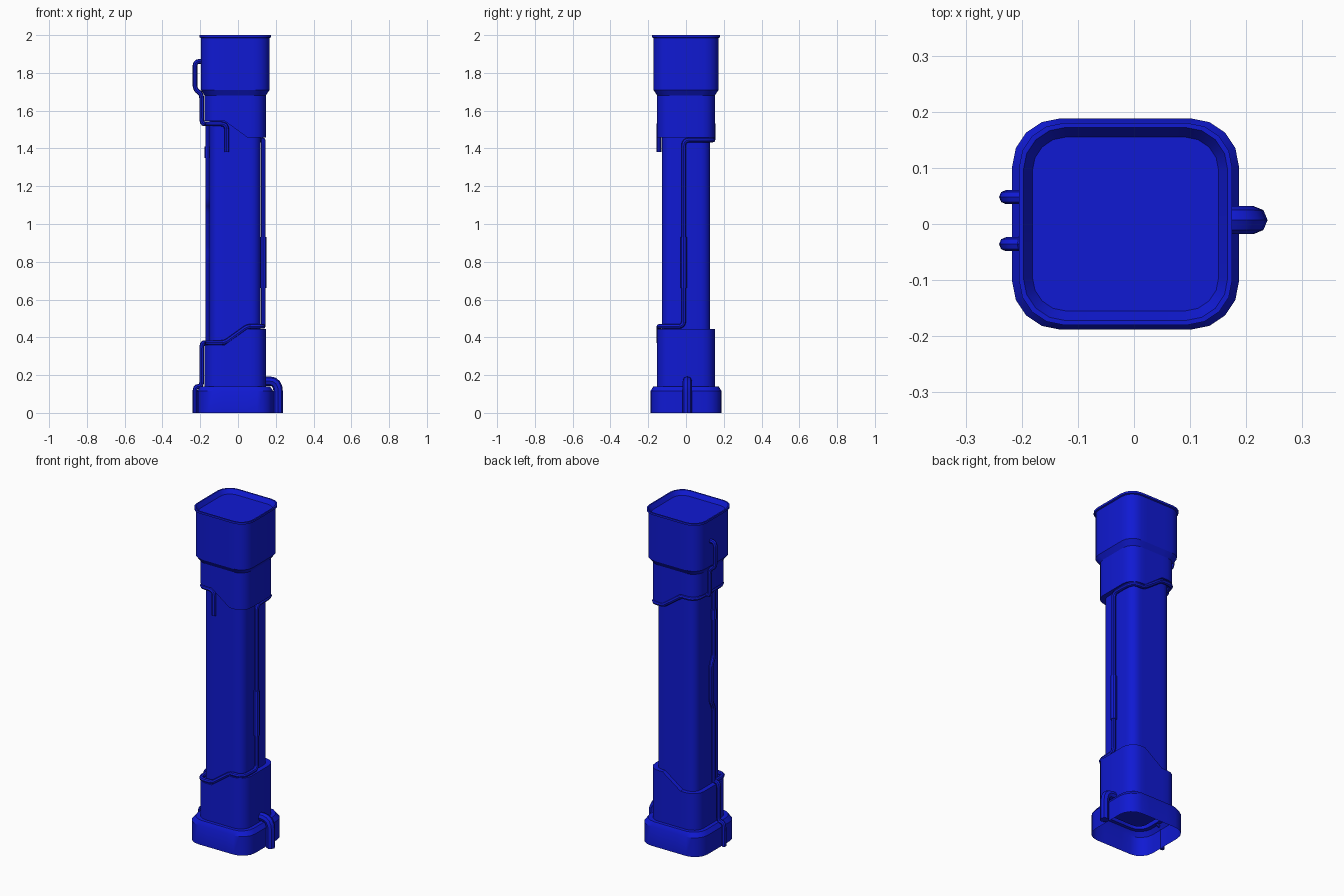
import bpy, bmesh, math
from mathutils import Vector

if "Cube" in bpy.data.objects:
    bpy.data.objects.remove(bpy.data.objects["Cube"])

CX = -0.015                # column centre in x
XA, XB = -0.07, 0.05       # where the collar edges start and stop sloping

mat = bpy.data.materials.new("blue_paint")
mat.diffuse_color = (0.005, 0.01, 0.65, 1)
mat.use_nodes = True
mat.node_tree.nodes["Principled BSDF"].inputs["Base Color"].default_value = mat.diffuse_color


def ring(hx, hy, r, z):
    """Rounded rectangle; z is a height or a function of x."""
    pts = []
    for cx, cy, a0 in ((-1, -1, 180), (1, -1, 270), (1, 1, 0), (-1, 1, 90)):
        for i in range(5):
            a = math.radians(a0 + 22.5 * i)
            pts.append((CX + cx * (hx - r) + r * math.cos(a),
                        cy * (hy - r) + r * math.sin(a)))
        if (cx, cy) == (-1, -1):
            pts += [(XA, -hy), (XB, -hy)]
        if (cx, cy) == (1, 1):
            pts += [(XB, hy), (XA, hy)]
    return [(x, y, z(x) if callable(z) else z) for x, y in pts]


def slope(left, right):
    return lambda x: left + (right - left) * min(1, max(0, (x - XA) / (XB - XA)))


def finish(ob):
    ob.data.materials.append(mat)
    bpy.ops.object.select_all(action='DESELECT')
    ob.select_set(True)
    bpy.context.view_layer.objects.active = ob
    bpy.ops.object.shade_smooth_by_angle(angle=math.radians(32))


def loft(name, rings, cap_start=False, cap_end=False):
    bm = bmesh.new()
    loops = [[bm.verts.new(p) for p in ring(*r)] for r in rings]
    n = len(loops[0])
    for a, b in zip(loops, loops[1:]):
        for i in range(n):
            j = (i + 1) % n
            bm.faces.new((a[i], a[j], b[j], b[i]))
    if cap_start:
        bm.faces.new(loops[0][::-1])
    if cap_end:
        bm.faces.new(loops[-1])
    me = bpy.data.meshes.new(name)
    bm.to_mesh(me)
    bm.free()
    ob = bpy.data.objects.new(name, me)
    bpy.context.collection.objects.link(ob)
    finish(ob)


def pipe(name, pts, radius, bend=0.03):
    """Tube along a path with rounded corners; a 4th value sets that corner's bend."""
    P = [Vector(p[:3]) for p in pts]
    out = [P[0]]
    for i in range(1, len(P) - 1):
        b = pts[i][3] if len(pts[i]) > 3 else bend
        u, v = P[i - 1] - P[i], P[i + 1] - P[i]
        s = P[i] + u.normalized() * min(b, u.length * 0.48)
        e = P[i] + v.normalized() * min(b, v.length * 0.48)
        for t in (0, 0.25, 0.5, 0.75, 1):
            out.append(s * (1 - t) ** 2 + P[i] * 2 * t * (1 - t) + e * t * t)
    out.append(P[-1])
    cu = bpy.data.curves.new(name, 'CURVE')
    cu.dimensions = '3D'
    cu.bevel_depth = radius
    cu.bevel_resolution = 2
    cu.use_fill_caps = True
    sp = cu.splines.new('POLY')
    sp.points.add(len(out) - 1)
    for q, p in zip(sp.points, out):
        q.co = (*p, 1)
    ob = bpy.data.objects.new(name, cu)
    bpy.context.collection.objects.link(ob)
    bpy.ops.object.select_all(action='DESELECT')
    ob.select_set(True)
    bpy.context.view_layer.objects.active = ob
    bpy.ops.object.convert(target='MESH')
    finish(bpy.context.view_layer.objects.active)


# Shaft
loft("shaft", [(0.135, 0.128, 0.05, 0.14), (0.135, 0.128, 0.05, 1.7)], True, True)

# Hollow base with the lower collar and its sloping top edge
low = slope(0.36, 0.445)
loft("base_and_lower_collar", [
    (0.202, 0.188, 0.085, 0.0), (0.202, 0.188, 0.085, 0.115),
    (0.185, 0.173, 0.08, 0.14), (0.1625, 0.153, 0.07, 0.14),
    (0.1625, 0.153, 0.07, low), (0.134, 0.127, 0.05, low)])

# Upper collar, head, lip and recessed top
high = slope(1.545, 1.458)
loft("upper_collar_and_head", [
    (0.134, 0.127, 0.05, high), (0.1625, 0.153, 0.07, high),
    (0.1625, 0.153, 0.07, 1.68), (0.182, 0.172, 0.075, 1.71),
    (0.182, 0.172, 0.075, 1.985), (0.190, 0.180, 0.08, 1.988),
    (0.190, 0.180, 0.08, 2.0), (0.182, 0.172, 0.075, 2.0),
    (0.166, 0.155, 0.06, 1.975)], cap_end=True)

R = 0.0125
L, RT, F, B = -0.163, 0.133, -0.143, 0.143    # pipe planes around the shaft

# Long pipe: upper left feed, round the back, down the right, round the front, to the ground
pipe("long_wrapping_pipe", [
    (L, 0.0, 1.53), (L, B, 1.53, 0.07), (XA, B, 1.53, 0.02), (XB, B, 1.445, 0.02),
    (RT, B, 1.445, 0.07), (RT, -0.012, 1.445), (RT, -0.012, 0.458),
    (RT, F, 0.458, 0.07), (XB, F, 0.458, 0.02), (XA, F, 0.372, 0.02),
    (L, F, 0.372, 0.07), (L, -0.036, 0.372, 0.03), (-0.192, -0.036, 0.372),
    (-0.192, -0.036, 0.14), (-0.228, -0.036, 0.14), (-0.228, -0.036, 0.0)], R)

# Upper pipe: hanging end at the front, round the left, up to the head
pipe("upper_pipe", [
    (-0.06, F, 1.38), (-0.06, F, 1.53), (L, F, 1.53, 0.07), (L, 0.048, 1.53),
    (-0.192, 0.048, 1.53), (-0.192, 0.048, 1.69), (-0.228, 0.048, 1.71),
    (-0.228, 0.048, 1.86), (-0.19, 0.048, 1.86)], R)

# Left shaft pipe with a sideways jog
pipe("left_shaft_pipe", [
    (-0.16, -0.035, 0.37), (-0.16, -0.035, 0.82), (-0.16, -0.01, 0.86),
    (-0.16, -0.01, 1.08), (-0.16, -0.035, 1.12), (-0.16, -0.035, 1.53)], R)

# Sleeves on the vertical pipes
pipe("right_sleeve", [(RT, -0.012, 0.66), (RT, -0.012, 0.93)], 0.0175)
pipe("left_sleeve", [(-0.16, -0.035, 1.35), (-0.16, -0.035, 1.41)], 0.0175)

# Thick drain pipe at the base
pipe("drain_pipe", [(0.12, 0.007, 0.168), (0.213, 0.007, 0.168, 0.06),
                    (0.213, 0.007, 0.0)], 0.025)
